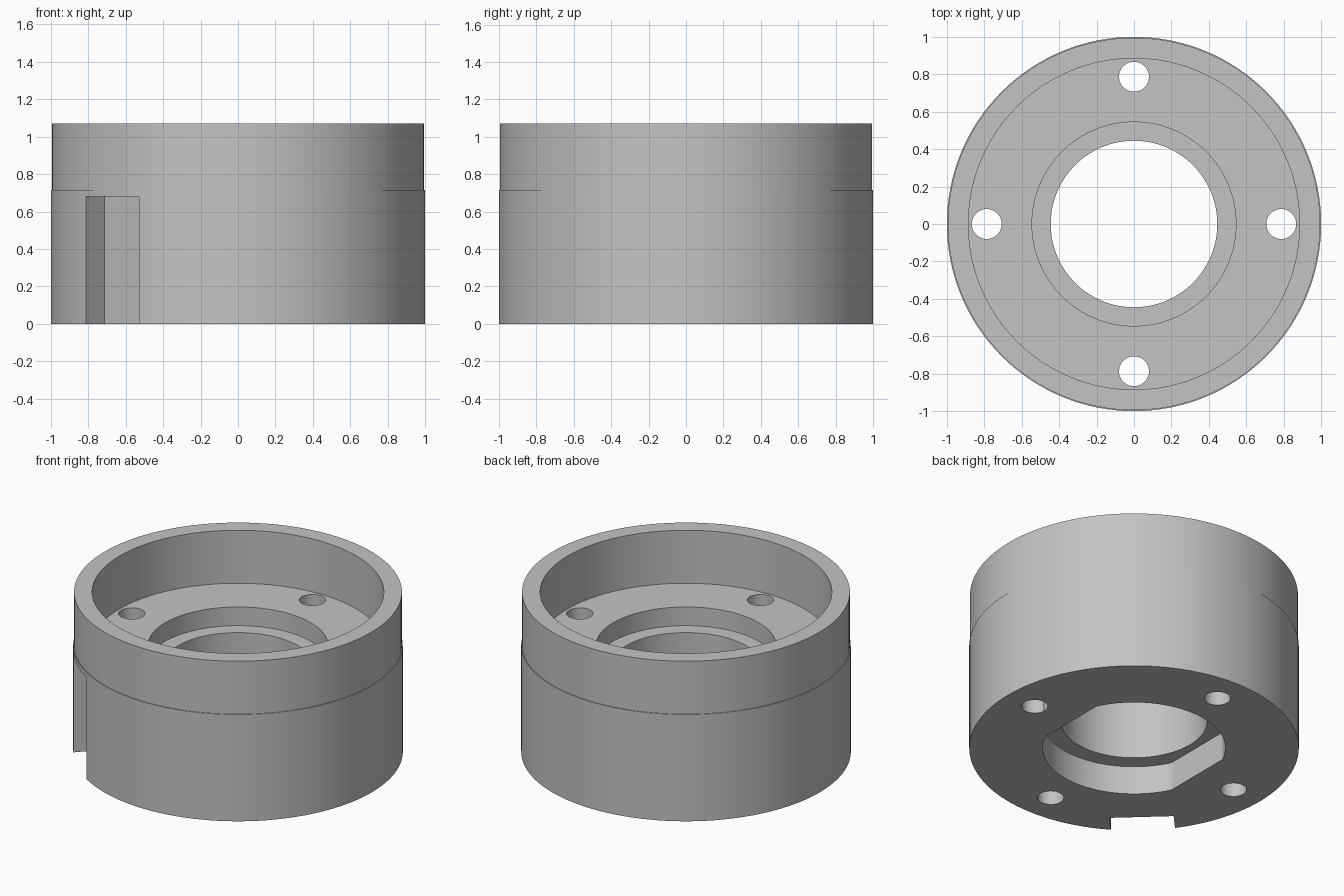
import bpy
import math
from mathutils import Matrix

cube = bpy.data.objects.get("Cube")
if cube:
    bpy.data.objects.remove(cube, do_unlink=True)

SEGMENTS = 128

grey = bpy.data.materials.new("Plain grey")
grey.use_nodes = True
grey.diffuse_color = (0.55, 0.55, 0.55, 1)
grey.node_tree.nodes["Principled BSDF"].inputs["Base Color"].default_value = grey.diffuse_color


def add_mesh(name, verts, faces):
    mesh = bpy.data.meshes.new(name)
    mesh.from_pydata(verts, [], faces)
    mesh.materials.append(grey)
    obj = bpy.data.objects.new(name, mesh)
    bpy.context.collection.objects.link(obj)
    return obj


def lathe(name, profile):
    """Spin a closed counter-clockwise (radius, z) profile about z."""
    n = len(profile)
    verts, faces = [], []
    for i in range(SEGMENTS):
        a = math.tau * i / SEGMENTS
        verts += [(r * math.cos(a), r * math.sin(a), z) for r, z in profile]
        j = (i + 1) % SEGMENTS
        for k in range(n):
            m = (k + 1) % n
            faces.append((i * n + k, j * n + k, j * n + m, i * n + m))
    return add_mesh(name, verts, faces)


def prism(name, outline, bottom, top):
    """Extrude a counter-clockwise outline between two heights."""
    n = len(outline)
    verts = [(x, y, z) for z in (bottom, top) for x, y in outline]
    faces = [tuple(reversed(range(n))), tuple(range(n, 2 * n))]
    faces += [(i, (i + 1) % n, n + (i + 1) % n, n + i) for i in range(n)]
    return add_mesh(name, verts, faces)


def circle(radius, count, cx=0, cy=0):
    return [(cx + radius * math.cos(math.tau * i / count),
             cy + radius * math.sin(math.tau * i / count)) for i in range(count)]


def cut(body, cutter):
    cutter.hide_render = True
    mod = body.modifiers.new("Cut", 'BOOLEAN')
    mod.operation = 'DIFFERENCE'
    mod.solver = 'EXACT'
    mod.object = cutter
    bpy.context.view_layer.objects.active = body
    bpy.ops.object.modifier_apply(modifier=mod.name)
    bpy.data.objects.remove(cutter, do_unlink=True)


# Turned housing: outer wall, upper rim, shallow cup, counterbore and bore
housing = lathe("round_housing", [
    (0.445, 0), (1, 0), (1, 0.715), (0.995, 0.715), (0.995, 1.07),
    (0.885, 1.07), (0.885, 0.715), (0.545, 0.715), (0.545, 0.59), (0.445, 0.59)])

# Four bolt holes through the floor
for i in range(4):
    a = math.tau * i / 4
    cut(housing, prism("bolt_hole_cutter",
                       circle(0.08, 40, 0.787 * math.cos(a), 0.787 * math.sin(a)), -0.1, 0.85))

# Underside recess with two flat sides
flats = [(max(-0.5, min(0.5, x)), y) for x, y in circle(0.555, SEGMENTS)]
cut(housing, prism("recess_cutter", flats, -0.1, 0.19))

# Keyway slot in the outer wall
slot = prism("keyway_cutter", [(0.837, -0.195), (1.2, -0.195), (1.2, 0.195), (0.837, 0.195)], -0.1, 0.68)
slot.data.transform(Matrix.Rotation(math.radians(226.85), 4, 'Z'))
cut(housing, slot)

# Smooth curved walls, sharp edges
bpy.ops.object.select_all(action='DESELECT')
housing.select_set(True)
bpy.context.view_layer.objects.active = housing
bpy.ops.object.shade_smooth_by_angle(angle=math.radians(30))
